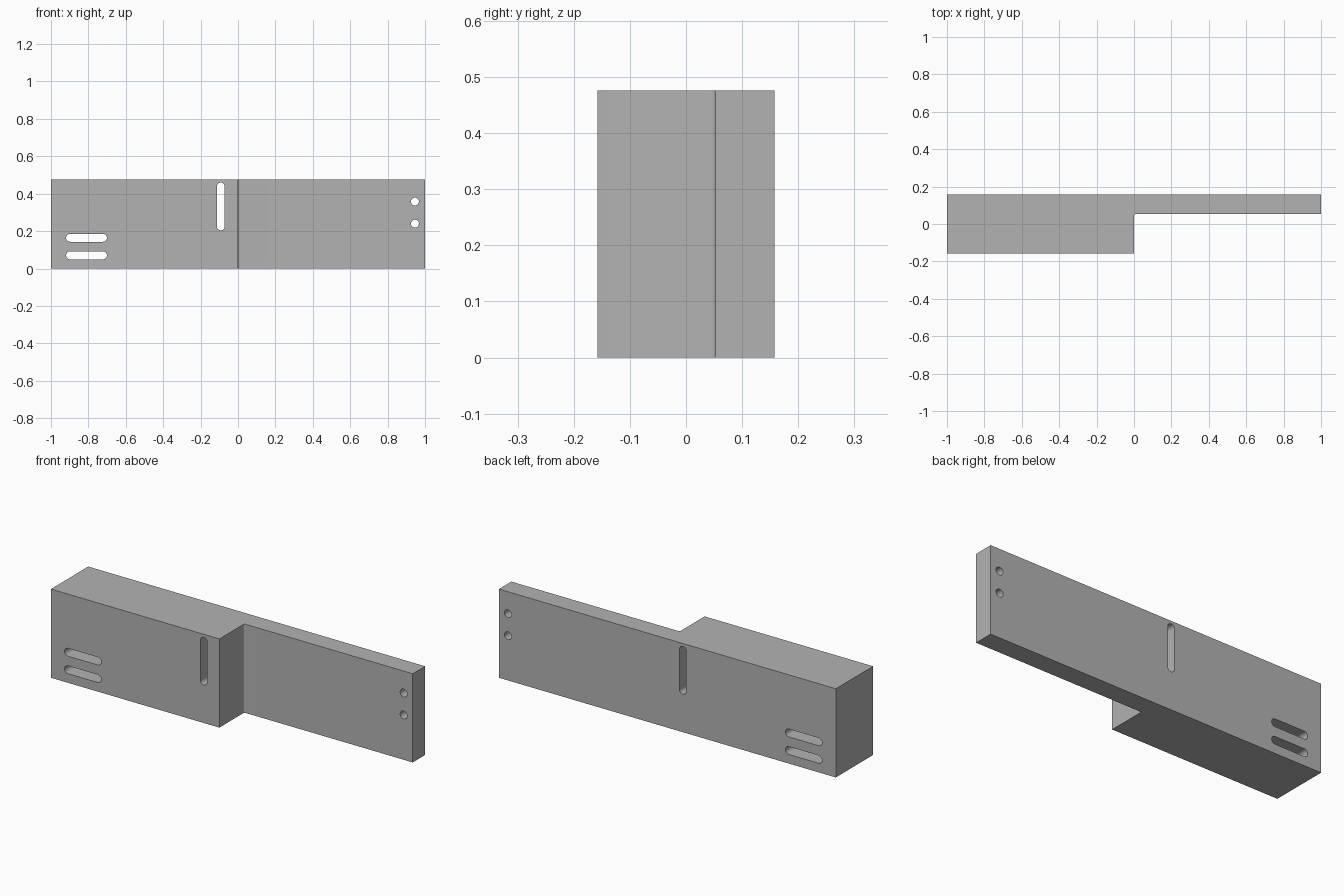
import bpy
import math

cube = bpy.data.objects.get("Cube")
if cube:
    bpy.data.objects.remove(cube, do_unlink=True)

HEIGHT, HALF_DEPTH, STEP_Y, FILLET = 0.476, 0.158, 0.053, 0.01

grey = bpy.data.materials.new("plain_grey")
grey.use_nodes = True
colour = (0.45, 0.45, 0.45, 1)
grey.diffuse_color = colour
grey.node_tree.nodes["Principled BSDF"].inputs["Base Color"].default_value = colour


def arc(cx, cy, r, start, end, steps):
    """Points along an arc, angles in degrees."""
    angles = [math.radians(start + (end - start) * i / steps) for i in range(steps + 1)]
    return [(cx + r * math.cos(a), cy + r * math.sin(a)) for a in angles]


def prism(name, outline, place, low, high):
    """Extrude a closed outline; place maps (u, v, w) to a position."""
    n = len(outline)
    verts = [place(u, v, w) for w in (low, high) for u, v in outline]
    faces = [list(range(n))[::-1], list(range(n, 2 * n))]
    faces += [[i, (i + 1) % n, n + (i + 1) % n, n + i] for i in range(n)]
    mesh = bpy.data.meshes.new(name)
    mesh.from_pydata(verts, [], faces)
    mesh.materials.append(grey)
    obj = bpy.data.objects.new(name, mesh)
    bpy.context.collection.objects.link(obj)
    return obj


def slot_outline(x, z, half_x, half_z):
    """Round-ended slot; equal half sizes give a round hole."""
    r = min(half_x, half_z)
    dx, dz = half_x - r, half_z - r
    if dx == dz == 0:
        return arc(x, z, r, 0, 360, 32)[:-1]
    if dx:
        return arc(x + dx, z, r, -90, 90, 16) + arc(x - dx, z, r, 90, 270, 16)
    return arc(x, z + dz, r, 0, 180, 16) + arc(x, z - dz, r, 180, 360, 16)


# Stepped block: thick half, thin half, small fillet in the inner corner
profile = [(-1, -HALF_DEPTH), (0, -HALF_DEPTH)]
profile += arc(FILLET, STEP_Y - FILLET, FILLET, 180, 90, 8)
profile += [(1, STEP_Y), (1, HALF_DEPTH), (-1, HALF_DEPTH)]
block = prism("stepped_block", profile, lambda u, v, w: (u, v, w), 0, HEIGHT)

# Through slots and holes: x, z, half width, half height
openings = {
    "upper_slot": (-0.81, 0.164, 0.109, 0.021),
    "lower_slot": (-0.81, 0.07, 0.109, 0.021),
    "upright_slot": (-0.092, 0.332, 0.02, 0.128),
    "upper_hole": (0.946, 0.358, 0.021, 0.021),
    "lower_hole": (0.946, 0.24, 0.021, 0.021),
}
bpy.ops.object.select_all(action="DESELECT")
block.select_set(True)
bpy.context.view_layer.objects.active = block
for name, size in openings.items():
    cutter = prism(name + "_cutter", slot_outline(*size),
                   lambda u, v, w: (u, -w, v), -0.3, 0.3)
    cutter.hide_render = True
    cut = block.modifiers.new(name, "BOOLEAN")
    cut.operation = "DIFFERENCE"
    cut.solver = "EXACT"
    cut.object = cutter
    bpy.ops.object.modifier_apply(modifier=cut.name)
    bpy.data.objects.remove(cutter, do_unlink=True)

# Smooth walls inside the openings, crisp block edges
bpy.ops.object.shade_smooth_by_angle(angle=math.radians(30))
